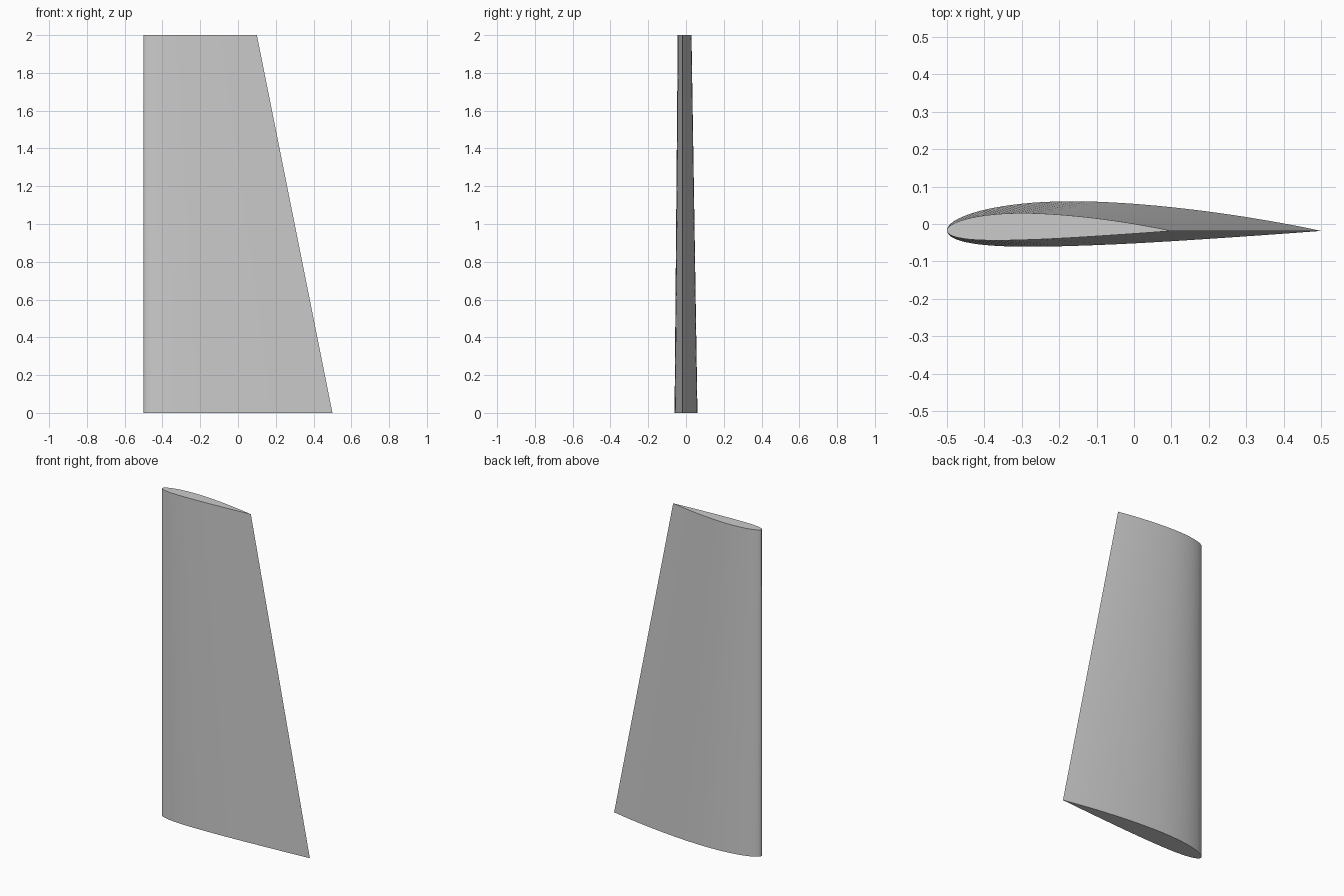
import bpy, bmesh, math

cube = bpy.data.objects.get("Cube")
if cube:
    bpy.data.objects.remove(cube, do_unlink=True)

SPAN, ROOT, TIP = 2.0, 1.0, 0.6      # height and chord lengths
THICK, CAMBER, CREST = 0.12, 0.02, 0.4
STEPS = 50


def foil_point(t, side):
    """Point on a unit cambered wing section, side +1 back or -1 front."""
    half = 5 * THICK * (0.2969 * math.sqrt(t) - 0.126 * t - 0.3516 * t**2
                        + 0.2843 * t**3 - 0.1036 * t**4)
    span = CREST if t < CREST else 1 - CREST
    k = CAMBER / span**2
    base = 0 if t < CREST else 1 - 2 * CREST
    line = k * (base + 2 * CREST * t - t * t)
    slope = math.atan(2 * k * (CREST - t))
    return t - side * half * math.sin(slope), line + side * half * math.cos(slope)


# Closed section: trailing edge, along the back, round the nose, along the front
stations = [(1 - math.cos(math.pi * i / STEPS)) / 2 for i in range(STEPS + 1)]
section = [foil_point(t, 1) for t in reversed(stations)]
section += [foil_point(t, -1) for t in stations[1:-1]]
ys = [p[1] for p in section]
shift = (max(ys) + min(ys)) / 2

# Tapered blade with a straight upright leading edge
bm = bmesh.new()
rings = [[bm.verts.new((c * x - ROOT / 2, c * y - shift, z)) for x, y in section]
         for c, z in ((ROOT, 0), (TIP, SPAN))]
low, high = rings
for i in range(len(section)):
    j = (i + 1) % len(section)
    bm.faces.new((low[i], low[j], high[j], high[i]))
bm.faces.new(low)
bm.faces.new(high)
bmesh.ops.recalc_face_normals(bm, faces=bm.faces)
mesh = bpy.data.meshes.new("wing_blade")
bm.to_mesh(mesh)
bm.free()
blade = bpy.data.objects.new("wing_blade", mesh)
bpy.context.collection.objects.link(blade)

# Plain grey finish
grey = bpy.data.materials.new("plain_grey")
grey.use_nodes = True
colour = (0.6, 0.6, 0.6, 1)
grey.diffuse_color = colour
grey.node_tree.nodes["Principled BSDF"].inputs["Base Color"].default_value = colour
mesh.materials.append(grey)
